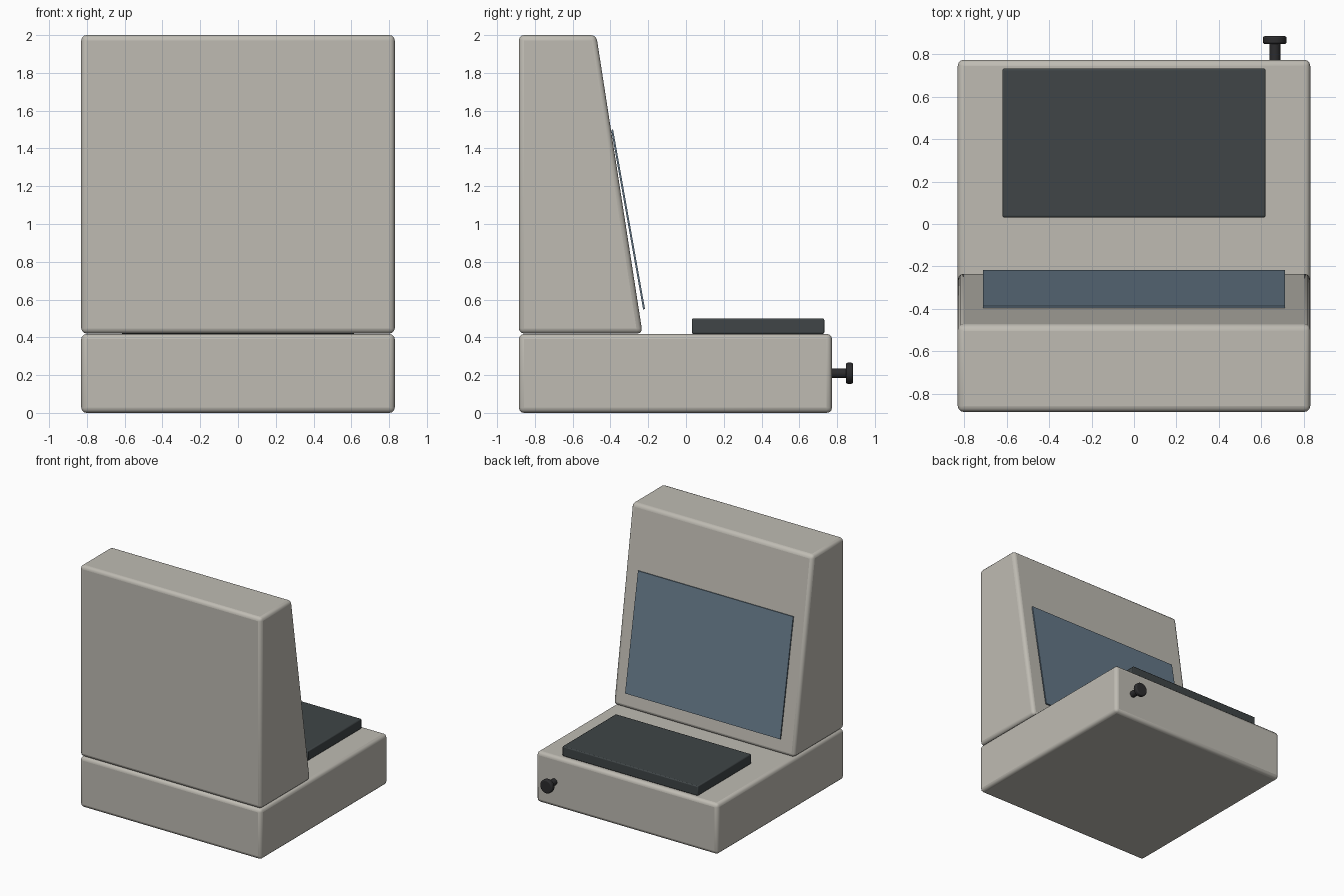
import bpy, bmesh, math

if "Cube" in bpy.data.objects:
    bpy.data.objects.remove(bpy.data.objects["Cube"])


def material(name, rgb):
    m = bpy.data.materials.new(name)
    m.diffuse_color = (*rgb, 1)
    m.use_nodes = True
    m.node_tree.nodes["Principled BSDF"].inputs["Base Color"].default_value = m.diffuse_color
    return m


CASE = material("warm_grey", (0.52, 0.50, 0.45))
DARK = material("charcoal", (0.05, 0.06, 0.063))
BLACK = material("black", (0.025, 0.025, 0.027))
GLASS = material("blue_glass", (0.13, 0.19, 0.25))


def finish(obj, mat, bevel=0, segments=3):
    obj.data.materials.append(mat)
    if bevel:
        b = obj.modifiers.new("Bevel", 'BEVEL')
        b.width, b.segments = bevel, segments
        b.limit_method, b.angle_limit = 'ANGLE', math.radians(40)
    bpy.ops.object.select_all(action='DESELECT')
    obj.select_set(True)
    bpy.context.view_layer.objects.active = obj
    bpy.ops.object.shade_smooth_by_angle(angle=math.radians(35))
    return obj


def extrude_x(name, profile, half_width, mat, bevel=0, segments=3):
    """Closed (y, z) profile extruded symmetrically along x."""
    bm = bmesh.new()
    face = bm.faces.new([bm.verts.new((-half_width, y, z)) for y, z in profile])
    new = bmesh.ops.extrude_face_region(bm, geom=[face])["geom"]
    verts = [g for g in new if isinstance(g, bmesh.types.BMVert)]
    bmesh.ops.translate(bm, verts=verts, vec=(2 * half_width, 0, 0))
    bmesh.ops.recalc_face_normals(bm, faces=bm.faces)
    mesh = bpy.data.meshes.new(name)
    bm.to_mesh(mesh)
    bm.free()
    obj = bpy.data.objects.new(name, mesh)
    bpy.context.collection.objects.link(obj)
    return finish(obj, mat, bevel, segments)


def rod_y(name, radius, y0, y1, mat, bevel=0):
    """Cylinder along y at the knob position."""
    bpy.ops.mesh.primitive_cylinder_add(
        vertices=32, radius=radius, depth=y1 - y0,
        location=(0.663, (y0 + y1) / 2, 0.21), rotation=(math.pi / 2, 0, 0))
    obj = bpy.context.object
    obj.name = name
    return finish(obj, mat, bevel)


# Base cabinet
extrude_x("base_case", [(-0.885, 0), (0.773, 0), (0.773, 0.418), (-0.885, 0.418)],
          0.83, CASE, 0.028)

# Upright cabinet with a sloping face
extrude_x("upright_case", [(-0.885, 0.42), (-0.230, 0.42), (-0.475, 2.0), (-0.885, 2.0)],
          0.83, CASE, 0.028)

# Thin display panel, tilted slightly more than the face behind it
extrude_x("screen", [(-0.217, 0.55), (-0.386, 1.50), (-0.396, 1.498), (-0.227, 0.548)],
          0.71, GLASS)

# Keyboard slab
extrude_x("keyboard", [(0.031, 0.418), (0.732, 0.418), (0.732, 0.50), (0.031, 0.50)],
          0.62, DARK, 0.008, 2)

# Knob on the keyboard side of the base
rod_y("knob_shaft", 0.026, 0.765, 0.855, BLACK)
rod_y("knob_head", 0.056, 0.847, 0.885, BLACK, 0.01)
